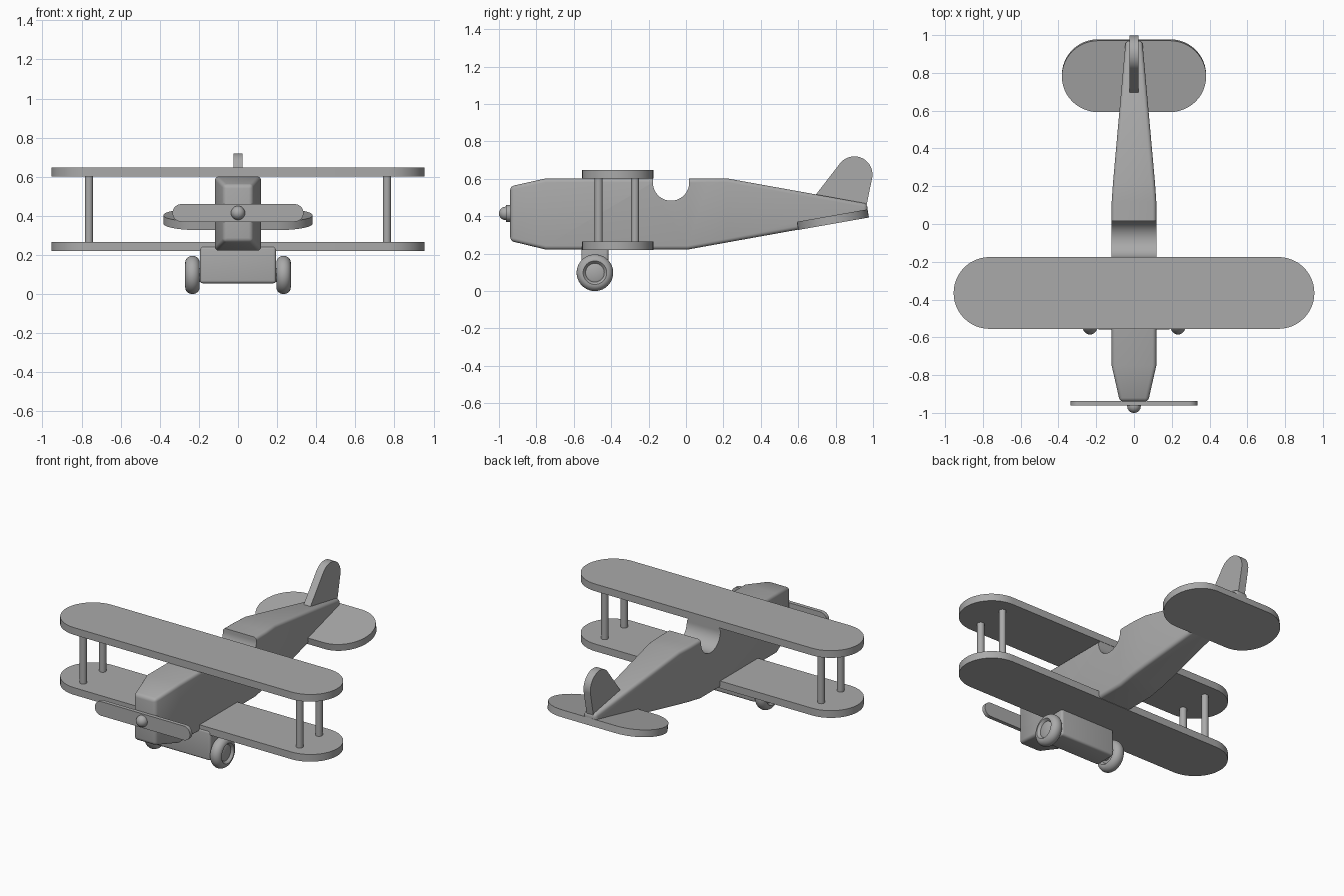
import bpy, bmesh, math
from mathutils import Matrix, Vector

cube = bpy.data.objects.get("Cube")
if cube:
    bpy.data.objects.remove(cube, do_unlink=True)

grey = bpy.data.materials.new("plain grey")
grey.use_nodes = True
COLOR = (0.4, 0.4, 0.4, 1)
grey.diffuse_color = COLOR
grey.node_tree.nodes["Principled BSDF"].inputs["Base Color"].default_value = COLOR


def finish(name, bm, bevel=0, segments=4, matrix=None):
    """Turn a bmesh into a shaded object, optionally with rounded edges."""
    if matrix:
        bm.transform(matrix)
    bmesh.ops.recalc_face_normals(bm, faces=bm.faces)
    mesh = bpy.data.meshes.new(name)
    bm.to_mesh(mesh)
    bm.free()
    mesh.materials.append(grey)
    obj = bpy.data.objects.new(name, mesh)
    bpy.context.collection.objects.link(obj)
    bpy.ops.object.select_all(action="DESELECT")
    obj.select_set(True)
    bpy.context.view_layer.objects.active = obj
    if bevel:
        mod = obj.modifiers.new("Bevel", "BEVEL")
        mod.width, mod.segments = bevel, segments
        mod.limit_method, mod.angle_limit = "ANGLE", math.radians(40)
        bpy.ops.object.modifier_apply(modifier=mod.name)
    bpy.ops.object.shade_smooth_by_angle(angle=math.radians(30))
    return obj


def plate(name, outline, thickness, matrix):
    """Extrude a flat XY outline upward, then place it."""
    bm = bmesh.new()
    face = bm.faces.new([bm.verts.new((x, y, 0)) for x, y in outline])
    top = bmesh.ops.extrude_face_region(bm, geom=[face])["geom"]
    bmesh.ops.translate(bm, vec=(0, 0, thickness),
                        verts=[v for v in top if isinstance(v, bmesh.types.BMVert)])
    return finish(name, bm, matrix=matrix)


def arc(cx, cy, r, start, end, steps=24):
    angles = [math.radians(start + (end - start) * i / steps) for i in range(steps + 1)]
    return [(cx + r * math.cos(a), cy + r * math.sin(a)) for a in angles]


def stadium(half_length, r):
    c = half_length - r
    return arc(c, 0, r, -90, 90) + arc(-c, 0, r, 90, 270)


def rod(name, r, depth, center, axis="Z", sides=32):
    bm = bmesh.new()
    bmesh.ops.create_cone(bm, cap_ends=True, segments=sides, radius1=r, radius2=r, depth=depth)
    turn = Matrix.Rotation(math.pi / 2, 4, "Y") if axis == "X" else Matrix()
    return finish(name, bm, matrix=Matrix.Translation(center) @ turn)


# Fuselage: rectangular stations (y, half width, bottom, top) joined in a row
stations = [(-0.94, 0.075, 0.268, 0.56), (-0.75, 0.118, 0.222, 0.602),
            (0.01, 0.118, 0.222, 0.602), (0.12, 0.118, 0.242, 0.602),
            (0.22, 0.111, 0.26, 0.602), (0.97, 0.044, 0.395, 0.467)]
bm = bmesh.new()
rings = [[bm.verts.new(p) for p in ((-w, y, lo), (w, y, lo), (w, y, hi), (-w, y, hi))]
         for y, w, lo, hi in stations]
for a, b in zip(rings, rings[1:]):
    for i in range(4):
        j = (i + 1) % 4
        bm.faces.new((a[i], a[j], b[j], b[i]))
bm.faces.new(rings[0])
bm.faces.new(rings[-1])
fuselage = finish("fuselage", bm, bevel=0.02)

# Cockpit: round notch across the top, open upward
cutter = plate("cockpit_cutter", arc(-0.08, 0.58, 0.097, 180, 360, 40) + [(0.017, 0.8), (-0.177, 0.8)],
               0.6, Matrix(((0, 0, 1, -0.3), (1, 0, 0, 0), (0, 1, 0, 0), (0, 0, 0, 1))))
cutter.hide_render = True
bpy.context.view_layer.objects.active = fuselage
cut = fuselage.modifiers.new("Cockpit", "BOOLEAN")
cut.operation, cut.object, cut.solver = "DIFFERENCE", cutter, "EXACT"
bpy.ops.object.modifier_apply(modifier=cut.name)
bpy.data.objects.remove(cutter, do_unlink=True)
bpy.ops.object.select_all(action="DESELECT")
fuselage.select_set(True)
bpy.ops.object.shade_smooth_by_angle(angle=math.radians(30))

# Wings and the struts between them
for name, z in (("lower_wing", 0.22), ("upper_wing", 0.602)):
    plate(name, stadium(0.955, 0.19), 0.046, Matrix.Translation((0, -0.365, z)))
for side, x in (("left", 0.762), ("right", -0.762)):
    for end, y in (("front", -0.467), ("rear", -0.272)):
        rod(f"{side}_{end}_strut", 0.021, 0.36, (x, y, 0.435))

# Tailplane, tilted to follow the underside
plate("tailplane", stadium(0.382, 0.192), 0.044,
      Matrix.Translation((0, 0.789, 0.36)) @ Matrix.Rotation(math.radians(10), 4, "X"))

# Tail fin: outline in the YZ plane
fin = [(0.69, 0.51), (0.965, 0.455)] + arc(0.9, 0.623, 0.097, -8, 142)
plate("tail_fin", fin, 0.048,
      Matrix(((0, 0, 1, -0.024), (1, 0, 0, 0), (0, 1, 0, 0), (0, 0, 0, 1))))

# Propeller and its round hub
plate("propeller", stadium(0.335, 0.045), 0.024,
      Matrix.Translation((0, -0.938, 0.415)) @ Matrix.Rotation(math.pi / 2, 4, "X"))
bm = bmesh.new()
bmesh.ops.create_uvsphere(bm, u_segments=32, v_segments=16, radius=0.036)
finish("propeller_hub", bm, matrix=Matrix.Translation((0, -0.964, 0.415)))

# Undercarriage block and axle
bm = bmesh.new()
bmesh.ops.create_cube(bm, size=1, matrix=Matrix.Translation((0, -0.487, 0.15))
                      @ Matrix.Diagonal((0.39, 0.145, 0.19, 1)))
finish("undercarriage", bm, bevel=0.015)
rod("axle", 0.035, 0.46, (0, -0.487, 0.098), "X")

# Wheels: lathed half profile (offset, radius) with a rounded tyre and a dished hub
half = [(0.026, 0), (0.026, 0.042), (0.022, 0.05), (0.03, 0.056)]
tyre = [(0.037 * math.cos(a), 0.063 + 0.035 * math.sin(a))
        for a in (math.pi / 2 * i / 8 for i in range(9))]
profile = half + tyre + [(-x, r) for x, r in reversed(half + tyre[:-1])]
for side, x in (("left", 0.233), ("right", -0.233)):
    bm = bmesh.new()
    verts = [bm.verts.new((px, 0, r)) for px, r in profile]
    edges = [bm.edges.new(pair) for pair in zip(verts, verts[1:])]
    bmesh.ops.spin(bm, geom=verts + edges, cent=(0, 0, 0), axis=(1, 0, 0),
                   angle=2 * math.pi, steps=40, use_merge=True)
    bmesh.ops.remove_doubles(bm, verts=bm.verts, dist=0.0001)
    finish(f"{side}_wheel", bm, matrix=Matrix.Translation((x, -0.487, 0.098)))
